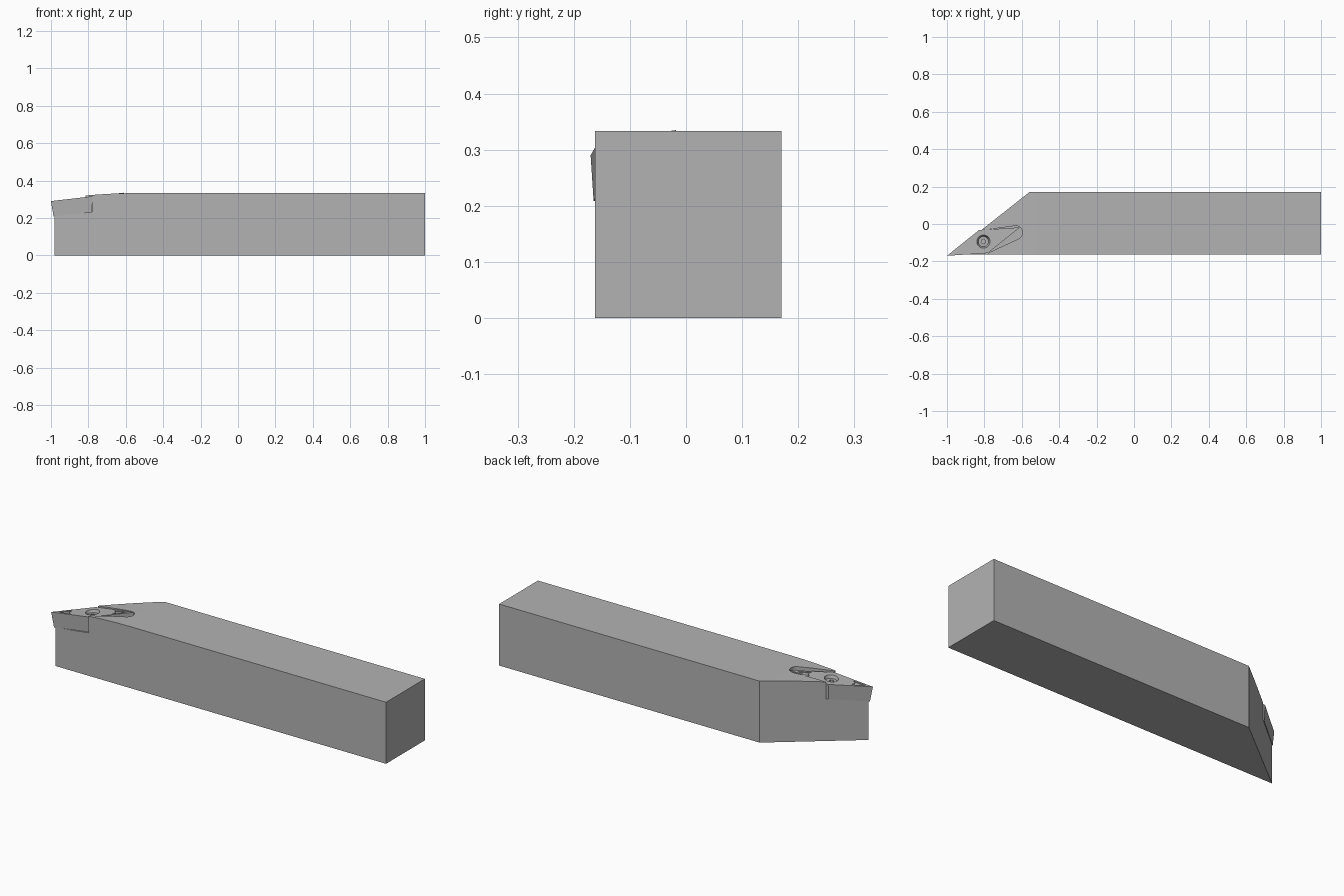
import bpy, bmesh, math
from mathutils import Vector

if "Cube" in bpy.data.objects:
    bpy.data.objects.remove(bpy.data.objects["Cube"])

steel = bpy.data.materials.new("steel grey")
steel.diffuse_color = (0.45, 0.45, 0.45, 1)
steel.use_nodes = True
steel.node_tree.nodes["Principled BSDF"].inputs["Base Color"].default_value = steel.diffuse_color

TIP = Vector((-1.0, -0.170))
MID = Vector((-0.805, -0.094))          # insert centre / screw position
AXIS = (MID - TIP).normalized()
SIDE = Vector((-AXIS.y, AXIS.x))
HALF_L = (MID - TIP).length
HALF_W = HALF_L * math.tan(math.radians(17.5))
TOP, THICK, SLOPE = 0.29, 0.083, 0.115  # insert top height at the tip, thickness, tilt


def local(u, v):
    """Point in the insert's own axes -> plan position."""
    p = MID + AXIS * u + SIDE * v
    return (p.x, p.y)


def circle(r, n=32):
    return [local(r * math.cos(2 * math.pi * i / n), r * math.sin(2 * math.pi * i / n)) for i in range(n)]


def loft(name, low, high, z0, z1, tilt=True, helper=False):
    """Prism or taper between two matching outlines, optionally tilted with the insert."""
    bm = bmesh.new()
    rings = []
    for pts, z in ((low, z0), (high, z1)):
        rings.append([bm.verts.new((x, y, z + (SLOPE * (x + 1) if tilt else 0))) for x, y in pts])
    n = len(low)
    bm.faces.new(rings[0][::-1])
    bm.faces.new(rings[1])
    for i in range(n):
        j = (i + 1) % n
        bm.faces.new((rings[0][i], rings[0][j], rings[1][j], rings[1][i]))
    bmesh.ops.recalc_face_normals(bm, faces=bm.faces)
    return finish(name, bm, helper)


def finish(name, bm, helper=False):
    me = bpy.data.meshes.new(name)
    bm.to_mesh(me)
    bm.free()
    me.materials.append(steel)
    ob = bpy.data.objects.new(name, me)
    bpy.context.collection.objects.link(ob)
    if helper:
        ob.hide_render = True
        ob.display_type = 'WIRE'
    return ob


def cut(target, cutter):
    m = target.modifiers.new(cutter.name, 'BOOLEAN')
    m.operation, m.solver, m.object = 'DIFFERENCE', 'EXACT', cutter


# Shank with angled nose, top easing down towards the tip
bm = bmesh.new()
plan = [(-0.98, -0.162), (1, -0.162), (1, 0.170), (-0.56, 0.170)]
base = bm.faces.new([bm.verts.new((x, y, 0)) for x, y in plan])
ext = bmesh.ops.extrude_face_region(bm, geom=[base])
for v in ext["geom"]:
    if isinstance(v, bmesh.types.BMVert):
        v.co.z = 0.333
bmesh.ops.recalc_face_normals(bm, faces=bm.faces)
for x in (-0.52, -0.60, -0.68, -0.76, -0.84, -0.91):
    bmesh.ops.bisect_plane(bm, geom=bm.verts[:] + bm.edges[:] + bm.faces[:],
                           plane_co=(x, 0, 0), plane_no=(1, 0, 0))
for v in bm.verts:
    if v.co.z > 0.1 and v.co.x < -0.52:
        v.co.z -= 0.15 * (v.co.x + 0.52) ** 2
shank = finish("shank", bm)

# Insert seat, open to the nose and the front side
rear = local(HALF_L, 0)
left = local(0, HALF_W)
right = local(0, -HALF_W)
seat = [right, rear, left, (-0.88, 0.02), (-1.2, -0.05), (-1.2, -0.3), (-0.80, -0.3)]
cut(shank, loft("seat_cutter", seat, seat, TOP - THICK, TOP + 0.15, helper=True))

# Shallow relief behind the insert with a rounded end
end = [(-0.632 + 0.036 * math.cos(a), -0.046 + 0.036 * math.sin(a))
       for a in [math.radians(-65 + 16 * i) for i in range(11)]]
relief = [(-0.785, -0.157)] + end + [(-0.83, -0.036)]
cut(shank, loft("relief_cutter", relief, relief, 0.303, 0.5, tilt=False, helper=True))

# Diamond cutting insert, tapered to its underside
def diamond(s):
    return [local(-HALF_L * s, 0), local(0, -HALF_W * s), local(HALF_L * s, 0), local(0, HALF_W * s)]

insert = loft("cutting_insert", diamond(0.93), diamond(1), TOP - THICK, TOP)
hole = loft("hole_cutter", circle(0.022), circle(0.036), TOP - 0.035, TOP + 0.002, helper=True)
cut(insert, hole)

# Chip breaker recesses at both points
for name, s in (("front", -1), ("rear", 1)):
    tri = [local(s * u, s * v) for u, v in
           ((HALF_L - 0.035, 0), (HALF_L - 0.105, 0.022), (HALF_L - 0.09, 0), (HALF_L - 0.105, -0.022))]
    cut(insert, loft(name + "_chip_breaker_cutter", tri, tri, TOP - 0.005, TOP + 0.02, helper=True))

# Clamping screw with hex socket
screw = loft("clamp_screw", circle(0.022), circle(0.027), TOP - 0.037, TOP - 0.014)
cut(screw, loft("socket_cutter", circle(0.013, 6), circle(0.013, 6), TOP - 0.028, TOP, helper=True))
